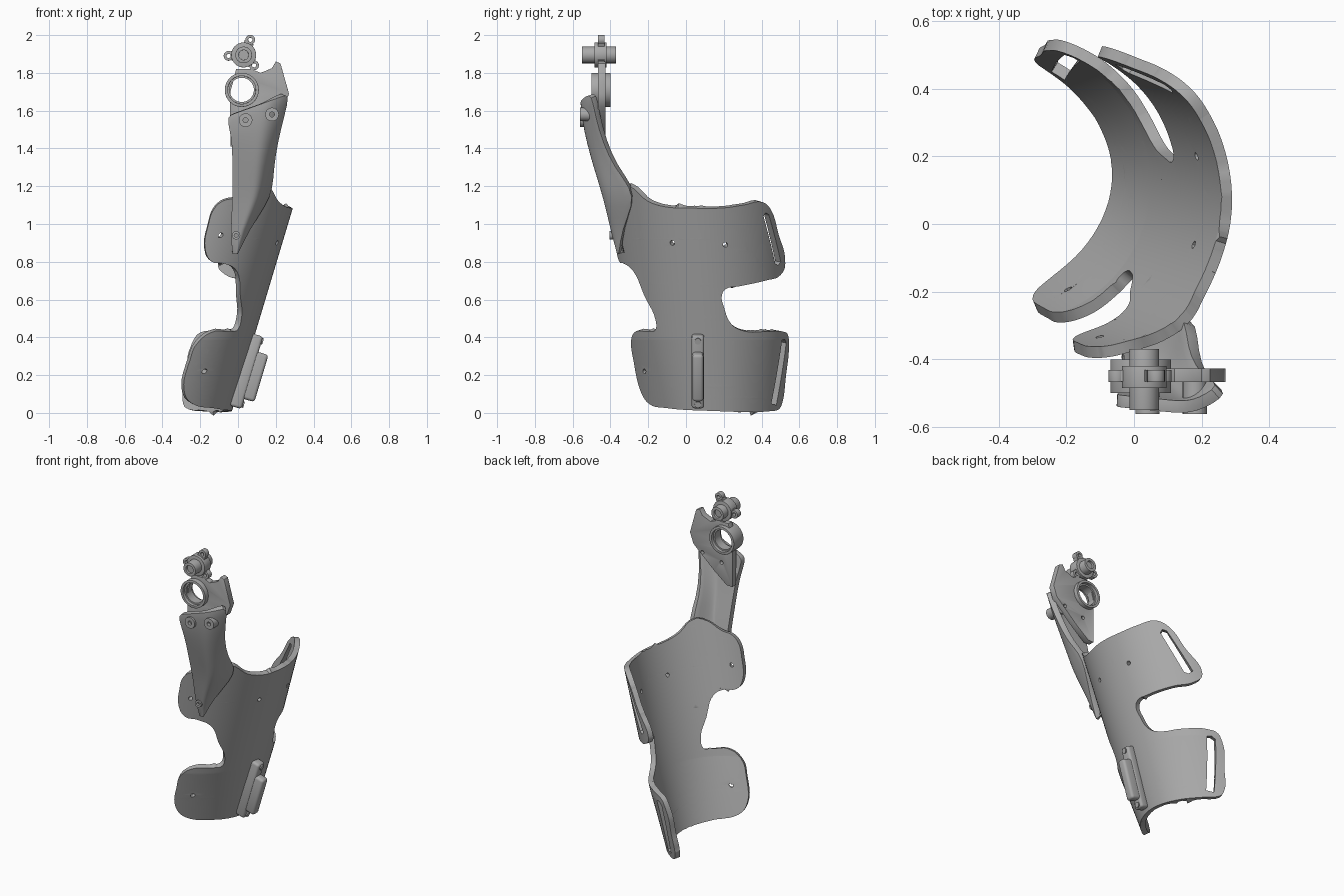
import bpy, bmesh, math
from mathutils import Vector, Matrix

cube = bpy.data.objects.get("Cube")
if cube:
    bpy.data.objects.remove(cube)

grey = bpy.data.materials.new("mid grey")
grey.diffuse_color = (0.4, 0.4, 0.4, 1)
grey.use_nodes = True
grey.node_tree.nodes["Principled BSDF"].inputs["Base Color"].default_value = (0.4, 0.4, 0.4, 1)


def finish(name, bm, thickness=0, bevel=0, subsurf=0):
    """Turn a bmesh into a finished, shaded object."""
    mesh = bpy.data.meshes.new(name)
    bm.to_mesh(mesh)
    bm.free()
    mesh.materials.append(grey)
    ob = bpy.data.objects.new(name, mesh)
    bpy.context.collection.objects.link(ob)
    if subsurf:
        ob.modifiers.new("smooth", "SUBSURF").levels = subsurf
    if thickness:
        mod = ob.modifiers.new("thickness", "SOLIDIFY")
        mod.thickness, mod.offset = thickness, -1
    if bevel:
        mod = ob.modifiers.new("round", "BEVEL")
        mod.width, mod.segments, mod.limit_method = bevel, 3, "ANGLE"
        mod.angle_limit = math.radians(50)
    bpy.ops.object.select_all(action="DESELECT")
    ob.select_set(True)
    bpy.context.view_layer.objects.active = ob
    bpy.ops.object.convert(target="MESH")
    bpy.ops.object.shade_smooth_by_angle(angle=math.radians(40))
    return ob


def circle(cx, cy, r, n=24, stretch=1):
    return [(cx + r * stretch * math.cos(math.tau * i / n), cy + r * math.sin(math.tau * i / n))
            for i in range(n)]


def filled(outline, holes, rounded=False):
    """Flat bmesh facing up, filled between an outline and its holes."""
    cu = bpy.data.curves.new("outline", "CURVE")
    cu.dimensions, cu.fill_mode, cu.resolution_u = "2D", "BOTH", 5
    for i, pts in enumerate([outline] + holes):
        if rounded and i == 0:
            sp = cu.splines.new("BEZIER")
            sp.bezier_points.add(len(pts) - 1)
            for bp, p in zip(sp.bezier_points, pts):
                bp.co = (*p, 0)
                bp.handle_left_type = bp.handle_right_type = "AUTO"
        else:
            sp = cu.splines.new("POLY")
            sp.points.add(len(pts) - 1)
            for sp_point, p in zip(sp.points, pts):
                sp_point.co = (*p, 0, 1)
        sp.use_cyclic_u = True
    ob = bpy.data.objects.new("outline", cu)
    bpy.context.collection.objects.link(ob)
    graph = bpy.context.evaluated_depsgraph_get()
    mesh = bpy.data.meshes.new_from_object(ob.evaluated_get(graph))
    bm = bmesh.new()
    bm.from_mesh(mesh)
    bpy.data.objects.remove(ob)
    bpy.data.meshes.remove(mesh)
    bmesh.ops.remove_doubles(bm, verts=bm.verts, dist=1e-5)
    bm.normal_update()
    bmesh.ops.reverse_faces(bm, faces=[f for f in bm.faces if f.normal.z < 0])
    return bm


def plate(name, outline, holes, y, depth, bevel=0):
    """Upright plate whose front is at y and which runs back by depth."""
    bm = filled(outline, holes)
    for v in bm.verts:
        v.co = (v.co.x, y, v.co.y)
    return finish(name, bm, depth, bevel)


# Curved shell: outline as (angle round the limb, height), wrapped on a leaning tube
DEG = 0.008


def wrap(s, z):
    a = math.radians(s / DEG)
    r = 0.43 + 0.04 * z
    k = max(1, 1.35 - 0.9 * z)
    return (-0.035 + 0.3 * z - r * (1 - math.cos(a)) * k, 0.15 - 0.07 * z + r * math.sin(a), z)


shell = [
    (-62, .12), (-53, .05), (-35, .025), (0, .01), (25, .005), (45, .01), (53, .02), (57, .05),
    (64, .2), (71, .36), (70, .41), (62, .43), (42, .43), (24, .435), (16, .47), (11.5, .56),
    (10.5, .62), (13.5, .655), (23, .67), (44, .7), (61, .73), (69, .79), (60, .95), (53, 1.07),
    (45, 1.115), (29, 1.1), (15, 1.085), (-9, 1.085), (-22, 1.09), (-35, 1.12), (-50, 1.2),
    (-60, 1.19), (-70, 1.14), (-79, 1.12), (-83, 1.08), (-84, 1.0), (-82, .87), (-75, .8),
    (-66, .79), (-55, .75), (-46, .62), (-38, .49), (-39, .44), (-46, .432), (-62, .425),
    (-69, .37), (-68, .28)]
slots = [[(45, .05), (50, .04), (66, .37), (64, .39), (60, .385)],
         [(45, 1.04), (47, 1.06), (50, 1.05), (62, .8), (58, .78), (55, .79)]]


def scaled(pts):
    return [(a * DEG, z) for a, z in pts]


rivets = [circle(a * DEG, z, .013, 12) for a, z in [(-20, .9), (15, .89), (-54, .22), (-74, .94)]]
bm = filled(scaled(shell), [scaled(s) for s in slots] + rivets, True)
for axis, start, step, count in [((1, 0, 0), -.7, .03, 45), ((0, 1, 0), .02, .06, 20)]:
    for i in range(count):
        bmesh.ops.bisect_plane(bm, geom=bm.verts[:] + bm.edges[:] + bm.faces[:], dist=1e-5,
                               plane_co=Vector(axis) * (start + i * step), plane_no=axis)
for v in bm.verts:
    v.co = wrap(v.co.x, v.co.y)
finish("limb_shell", bm, .034)

# Stalk: lofted strip (left z, right z, left x, right x, left y, middle y, right y)
rows = [(.84, .84, -.03, .0, -.36, -.365, -.355), (.97, .97, -.04, .06, -.395, -.4, -.34),
        (1.1, 1.1, -.03, .15, -.425, -.43, -.28), (1.19, 1.19, -.03, .185, -.45, -.455, -.29),
        (1.3, 1.3, -.03, .19, -.48, -.49, -.38), (1.42, 1.43, -.03, .21, -.515, -.525, -.44),
        (1.5, 1.57, -.045, .245, -.535, -.55, -.48), (1.57, 1.69, -.06, .275, -.54, -.56, -.5)]
bm = bmesh.new()
COLS = 8
grid = []
for zl, zr, xl, xr, yl, ym, yr in rows:
    line = []
    for i in range(COLS + 1):
        t = i / COLS
        if t < .6:
            y = yl + (ym - yl) * t / .6
        else:
            y = ym + (yr - ym) * ((t - .6) / .4) ** 2
        line.append(bm.verts.new((xl + (xr - xl) * t, y, zl + (zr - zl) * t)))
    grid.append(line)
for low, high in zip(grid, grid[1:]):
    for i in range(COLS):
        bm.faces.new((low[i], low[i + 1], high[i + 1], high[i]))
finish("stalk", bm, .036, .008, 1)

# Joint plate behind the stalk, with its bearing ring and screws
RING = (.02, 1.71)
screws = [(.04, 1.55), (.18, 1.58)]
plate("joint_plate",
      [(-.04, 1.41), (.0, 1.41), (.09, 1.48), (.245, 1.62), (.27, 1.69), (.225, 1.85), (.2, 1.86),
       (.18, 1.825), (.12, 1.8), (.07, 1.82), (-.01, 1.82), (-.04, 1.7)],
      [circle(*RING, .07, 40)] + [circle(*p, .012, 12) for p in screws], -.467, .04, .003)
plate("bearing_ring", circle(*RING, .09, 48), [circle(*RING, .074, 48)], -.5, .1, .003)
plate("bearing_lip", circle(*RING, .076, 48), [circle(*RING, .064, 48)], -.48, .06)
for i, p in enumerate(screws):
    plate(f"screw_post_{i + 1}", circle(*p, .036, 28), [circle(*p, .013, 28)], -.562, .1)
plate("ridge_screw", circle(-.01, .94, .022), [circle(-.01, .94, .01)], -.405, .05)

# Hub with three drilled lugs
HUB = (.03, 1.895)
lugs = [(.065, 1.975), (-.05, 1.89), (.085, 1.84)]
plate("hub_flange", circle(*HUB, .066, 40), [], -.485, .065, .004)
plate("hub_pin", circle(*HUB, .044, 40), [circle(*HUB, .026, 28)], -.55, .18, .003)
plate("hub_core", circle(*HUB, .03, 28), [], -.535, .15)
for i, p in enumerate(lugs):
    plate(f"hub_lug_{i + 1}", circle(*p, .026, 20), [circle(*p, .011, 20)], -.467, .036, .002)
    d = Vector((p[0] - HUB[0], p[1] - HUB[1])).normalized()
    n = Vector((-d.y, d.x)) * .026
    c, e = Vector(HUB), Vector(p) - d * .013
    plate(f"hub_arm_{i + 1}", [tuple(c - n), tuple(e - n), tuple(e + n), tuple(c + n)], [],
          -.466, .034)

# Side bracket, leaning with the shell: base bar, raised body, end screws
lean = Matrix.Translation((.031, .063, .22)) @ Matrix.Rotation(math.atan(.3), 4, "Y")


def bracket_box(name, x0, x1, width, z0, z1, bevel):
    bm = bmesh.new()
    bmesh.ops.create_cube(bm, size=1)
    for v in bm.verts:
        v.co = lean @ Vector(((x0 + x1) / 2 + v.co.x * (x1 - x0), v.co.y * width,
                              (z0 + z1) / 2 + v.co.z * (z1 - z0)))
    finish(name, bm, 0, bevel)


bracket_box("bracket_base", -.02, .045, .066, -.195, .205, .015)
bracket_box("bracket_body", .0, .1, .058, -.14, .12, .016)
for i, z in enumerate((-.17, .18)):
    bm = bmesh.new()
    bmesh.ops.create_cone(bm, cap_ends=True, segments=20, radius1=.017, radius2=.017, depth=.02)
    bm.transform(lean @ Matrix.Translation((.042, 0, z)) @ Matrix.Rotation(math.pi / 2, 4, "Y"))
    finish(f"bracket_screw_{i + 1}", bm)
